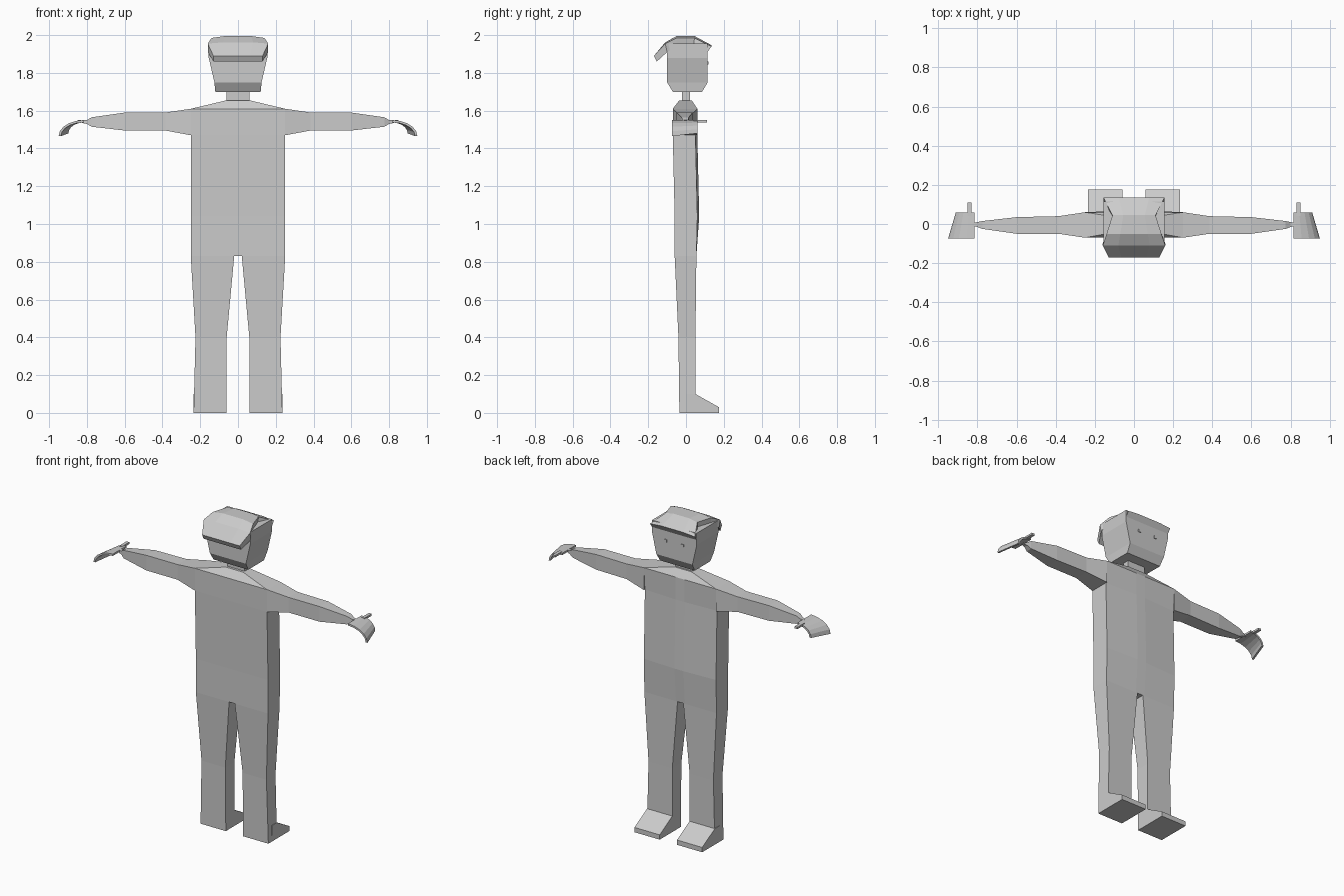
import bpy, bmesh
from math import sin, cos, pi

cube = bpy.data.objects.get("Cube")
if cube:
    bpy.data.objects.remove(cube, do_unlink=True)

shade = .6
grey = bpy.data.materials.new("plain grey")
grey.use_nodes = True
grey.diffuse_color = (shade, shade, shade, 1)
grey.node_tree.nodes["Principled BSDF"].inputs["Base Color"].default_value = grey.diffuse_color


def loft(name, rings, mirror=False):
    """Skin a row of equal-sized rings, cap both ends, optionally mirror in x."""
    bm = bmesh.new()
    rows = [[bm.verts.new(point) for point in ring] for ring in rings]
    for lower, upper in zip(rows, rows[1:]):
        for i in range(len(lower)):
            bm.faces.new((lower[i - 1], lower[i], upper[i], upper[i - 1]))
    bm.faces.new(rows[0])
    bm.faces.new(rows[-1])
    bmesh.ops.recalc_face_normals(bm, faces=bm.faces)
    mesh = bpy.data.meshes.new(name)
    bm.to_mesh(mesh)
    bm.free()
    mesh.materials.append(grey)
    part = bpy.data.objects.new(name, mesh)
    bpy.context.collection.objects.link(part)
    if mirror:
        modifier = part.modifiers.new("Mirror", "MIRROR")
        modifier.use_mirror_merge = False


def level(z, inner, outer, back, front):
    """Horizontal rectangle, for parts that grow upwards."""
    return [(inner, back, z), (outer, back, z), (outer, front, z), (inner, front, z)]


def upright(x, back, front, bottom, top):
    """Vertical rectangle, for parts that grow sideways."""
    return [(x, back, bottom), (x, front, bottom), (x, front, top), (x, back, top)]


def torso_ring(z, half, back, front, bulge=.01):
    """Rectangle with a narrow raised strip down the chest."""
    strip = half / 8
    return [(-half, back, z), (half, back, z), (half, front, z),
            (strip, front + bulge, z), (-strip, front + bulge, z), (-half, front, z)]


def cap_ring(y, half, crown, side, under_y, under_z):
    """Cross-section of the cap: three-sided arched top over a flat underside."""
    shoulder = half / 2
    arch = crown - (crown - side) / 3
    return [(-half, y, side), (-shoulder, y, arch), (shoulder, y, arch), (half, y, side),
            (half, under_y, under_z), (-half, under_y, under_z)]


# Shared measures
body = .25
crotch = .83
ankle = .06
shoulder_top = 1.61
armpit = 1.47
palm_top = 1.55

# Torso, from crotch to neck base
loft("torso", [
    torso_ring(z=crotch, half=body, back=-.06, front=.055, bulge=0),
    torso_ring(z=1.04, half=body, back=-.06, front=.06),
    torso_ring(z=armpit, half=body, back=-.07, front=.05),
    torso_ring(z=shoulder_top, half=body, back=-.07, front=.06, bulge=0),
    torso_ring(z=1.655, half=ankle, back=-.035, front=.03, bulge=0),
])

# Legs, widening towards the hips
loft("leg", [
    level(z=0, inner=ankle, outer=.235, back=-.035, front=.05),
    level(z=.4, inner=ankle, outer=.225, back=-.04, front=.05),
    level(z=crotch, inner=.02, outer=body, back=-.06, front=.055),
], mirror=True)

# Wedge feet with a blunt toe
toe = .175
foot_profile = [(0, 0), (toe, 0), (toe, .03), (.05, .1), (0, .1)]
loft("foot", [[(x, y, z) for y, z in foot_profile] for x in (ankle, .235)], mirror=True)

# Arms, tapering to the wrists
loft("arm", [
    upright(x=body, back=-.07, front=.06, bottom=armpit, top=shoulder_top),
    upright(x=.385, back=-.05, front=.04, bottom=1.495, top=1.59),
    upright(x=.6, back=-.05, front=.035, bottom=1.495, top=1.59),
    upright(x=.775, back=-.025, front=.015, bottom=1.515, top=1.565),
    upright(x=.8, back=-.015, front=.01, bottom=1.53, top=palm_top),
    upright(x=.825, back=-.01, front=.005, bottom=1.535, top=palm_top),
], mirror=True)


def curl(angle, y, reach, drop, thickness):
    """Top and bottom point of the hand strip at one angle of its curl."""
    return [(.815 + (reach - inset) * sin(angle), y,
             palm_top - drop + (drop - inset) * cos(angle)) for inset in (0, thickness)]


# Hands: strips curling downwards, shorter on the thumb side
steps = 5
hand = []
for step in range(steps + 1):
    angle = step / steps * pi / 2
    far = curl(angle, y=-.075, reach=.135, drop=.085, thickness=.012)
    near = curl(angle, y=.06, reach=.095, drop=.07, thickness=.012)
    hand.append(far + near[::-1])
loft("hand", hand, mirror=True)
loft("thumb", [
    upright(x=x, back=.04, front=.11, bottom=palm_top - .012, top=palm_top)
    for x in (.83, .85)
], mirror=True)

# Neck
loft("neck", [level(z=z, inner=-ankle, outer=ankle, back=-.02, front=.02)
              for z in (1.65, 1.72)])

# Head with a chamfered chin
head_back = -.1
face = .115
head_top = 1.955
loft("head", [
    level(z=1.7, inner=-.12, outer=.12, back=-.07, front=.085),
    level(z=1.75, inner=-.125, outer=.125, back=head_back, front=face),
    level(z=1.88, inner=-.155, outer=.155, back=head_back, front=face),
    level(z=head_top, inner=-.155, outer=.155, back=head_back, front=face),
])

# Cap: short peak over the face, crown, then a long drooping rear brim
loft("cap", [
    cap_ring(y=.135, half=.155, crown=1.95, side=1.94, under_y=.11, under_z=1.905),
    cap_ring(y=.045, half=.11, crown=2, side=1.985, under_y=.04, under_z=1.94),
    cap_ring(y=-.05, half=.14, crown=2, side=1.985, under_y=-.05, under_z=1.94),
    cap_ring(y=-.11, half=.16, crown=1.965, side=head_top, under_y=head_back, under_z=1.91),
    cap_ring(y=-.17, half=.13, crown=1.89, side=1.89, under_y=-.155, under_z=1.86),
])

# Tiny eyes on the face
loft("eye", [level(z=z, inner=.05, outer=.065, back=face, front=face + .005)
             for z in (1.845, 1.86)], mirror=True)
